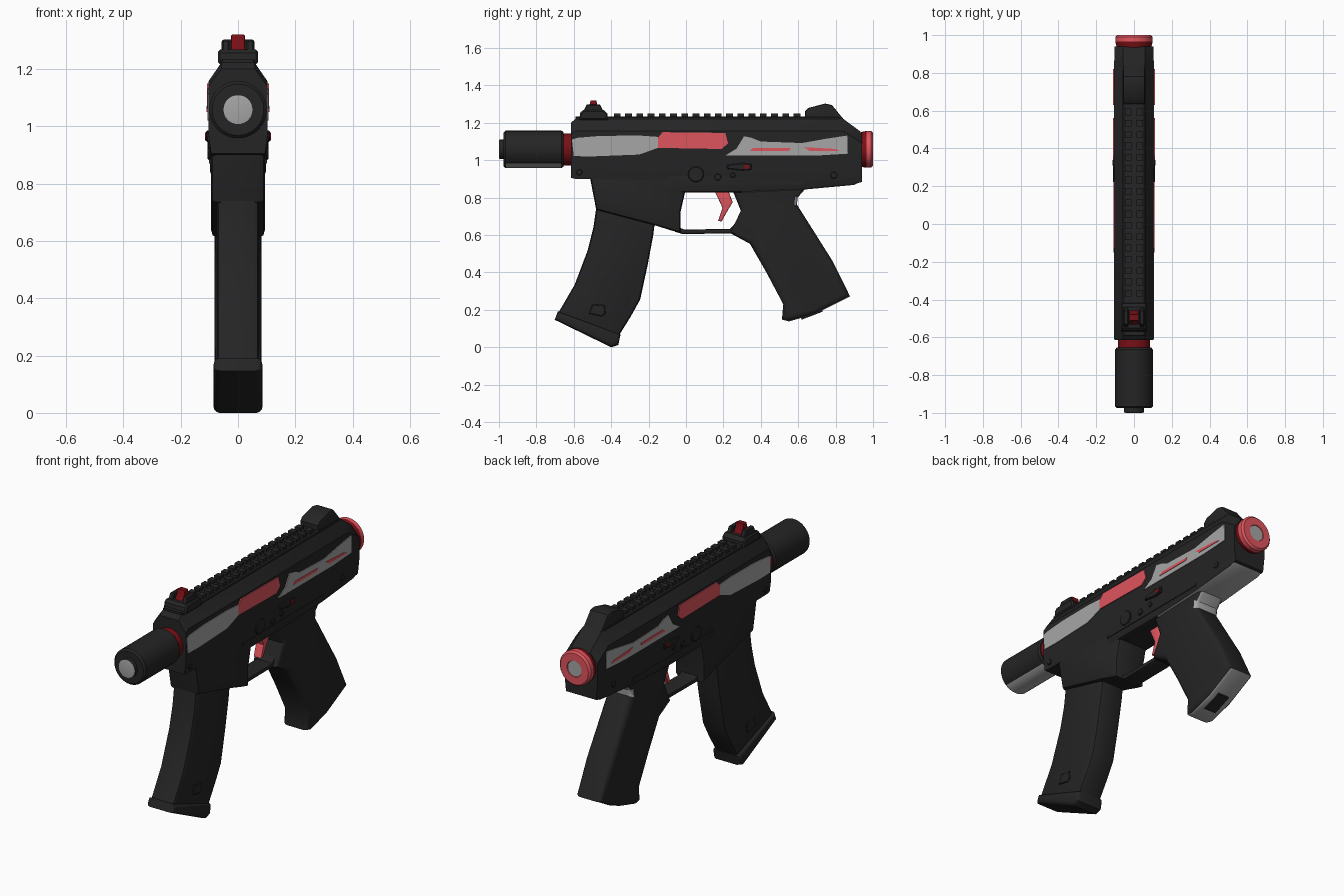
import bpy, bmesh, math

def material(name, rgb):
    m = bpy.data.materials.new(name)
    m.diffuse_color = (*rgb, 1)
    return m

MATS = [material("black", (0.018, 0.018, 0.018)),
        material("grey", (0.38, 0.38, 0.38)),
        material("rose_red", (0.74, 0.09, 0.11)),
        material("dark_red", (0.19, 0.005, 0.008))]
BLACK, GREY, ROSE, DARK = range(4)
AXIS_Z = 1.058                      # height of the barrel axis

def finish(name, bm, rule):
    """Write bmesh to an object; rule is a colour index or f(centre, normal)."""
    bmesh.ops.recalc_face_normals(bm, faces=bm.faces[:])
    bm.normal_update()
    for f in bm.faces:
        f.material_index = rule(f.calc_center_median(), f.normal) if callable(rule) else rule
    me = bpy.data.meshes.new(name)
    bm.to_mesh(me)
    bm.free()
    for m in MATS:
        me.materials.append(m)
    ob = bpy.data.objects.new(name, me)
    bpy.context.collection.objects.link(ob)
    return ob

def prism(name, pts, x0, x1, rule=BLACK, bevel=0, segs=2):
    """Side profile (y, z) extruded from x0 to x1, with rounded side rims."""
    bm = bmesh.new()
    a, b = ([bm.verts.new((x, y, z)) for y, z in pts] for x in (x0, x1))
    caps = [bm.faces.new(a), bm.faces.new(b[::-1])]
    n = len(pts)
    for i in range(n):
        j = (i + 1) % n
        bm.faces.new((a[i], b[i], b[j], a[j]))
    bmesh.ops.recalc_face_normals(bm, faces=bm.faces[:])
    if bevel:
        rim = list({e for f in caps for e in f.edges})
        bmesh.ops.bevel(bm, geom=rim, offset=bevel, segments=segs, profile=0.5,
                        affect='EDGES', clamp_overlap=True)
    return finish(name, bm, rule)

def slab(name, pts, w, rule=BLACK, bevel=0, segs=2):
    return prism(name, pts, -w, w, rule, bevel, segs)

def box(name, x0, x1, y0, y1, z0, z1, rule=BLACK):
    return prism(name, [(y0, z0), (y1, z0), (y1, z1), (y0, z1)], x0, x1, rule)

def both_sides(name, pts, x0, x1, rule=BLACK, bevel=0):
    for side, s in (("right", 1), ("left", -1)):
        prism(f"{name}_{side}", pts, s * x0, s * x1, rule, bevel, 1)

def disc(y, z, r, n=20):
    return [(y + r * math.cos(math.tau * i / n), z + r * math.sin(math.tau * i / n)) for i in range(n)]

def lathe(name, prof, rule, n=36):
    """Revolve (y, radius) about the barrel axis, ends capped."""
    bm = bmesh.new()
    rings = [[bm.verts.new((r * math.cos(math.tau * i / n), y, AXIS_Z + r * math.sin(math.tau * i / n)))
              for i in range(n)] for y, r in prof]
    for p, q in zip(rings, rings[1:]):
        for i in range(n):
            j = (i + 1) % n
            bm.faces.new((p[i], p[j], q[j], q[i]))
    bm.faces.new(rings[0])
    bm.faces.new(rings[-1])
    return finish(name, bm, rule)

# --- upper receiver: lofted section along y (station: y, top, shoulder, bottom)
bm = bmesh.new()
rings = []
for y, top, sh, bot in [(-0.615, 1.2, 1.14, 0.905), (-0.59, 1.222, 1.157, 0.9), (0.84, 1.222, 1.157, 0.88),
                        (0.93, 1.155, 1.1, 0.88), (0.94, 1.14, 1.09, 0.885)]:
    half = [(0.058, top), (0.103, sh), (0.103, 0.97), (0.094, bot)]
    rings.append([bm.verts.new((x, y, z)) for x, z in half + [(-x, z) for x, z in half[::-1]]])
for p, q in zip(rings, rings[1:]):
    for i in range(8):
        j = (i + 1) % 8
        bm.faces.new((p[i], p[j], q[j], q[i]))
bm.faces.new(rings[0])
bm.faces.new(rings[-1])
finish("upper_receiver", bm, BLACK)

# --- lower receiver, magazine well and trigger guard
slab("lower_receiver", [(-0.1, 0.95), (-0.1, 0.828), (0.3, 0.828), (0.62, 0.842), (0.9, 0.868), (0.935, 0.885),
                        (0.935, 0.95)], 0.097,
     lambda c, n: GREY if n.z < -0.8 and c.y > 0.4 else BLACK, 0.012)
slab("magazine_well", [(-0.515, 0.95), (-0.51, 0.89), (-0.48, 0.735), (-0.16, 0.65), (-0.08, 0.625), (-0.03, 0.612),
                       (-0.03, 0.72), (-0.005, 0.83), (0, 0.95)], 0.094, BLACK, 0.02)
slab("trigger_guard", [(-0.06, 0.618), (-0.02, 0.606), (0.25, 0.608), (0.3, 0.64), (0.26, 0.66),
                       (0.235, 0.632), (-0.01, 0.63), (-0.06, 0.65)], 0.052, BLACK, 0.008)
slab("trigger", [(0.15, 0.84), (0.225, 0.84), (0.25, 0.775), (0.225, 0.735), (0.19, 0.672), (0.172, 0.676),
                 (0.195, 0.745), (0.17, 0.8)], 0.025, ROSE, 0.006)

# --- grip, with grey underside and grey web at the top of its back
def grip_rule(c, n):
    if n.z < -0.75 and c.z < 0.3:
        return GREY
    return GREY if n.y > 0.6 and c.z > 0.765 else BLACK
slab("grip", [(0.24, 0.86), (0.265, 0.8), (0.293, 0.73), (0.237, 0.61), (0.342, 0.553), (0.43, 0.4), (0.52, 0.23),
              (0.513, 0.148), (0.55, 0.138), (0.69, 0.178), (0.877, 0.272), (0.786, 0.457), (0.593, 0.763),
              (0.597, 0.8), (0.65, 0.86)], 0.082, grip_rule, 0.028, 3)
slab("grip_plug", [(0.61, 0.16), (0.62, 0.148), (0.73, 0.19), (0.73, 0.21)], 0.035)

# --- curved magazine
slab("magazine", [(-0.475, 0.78), (-0.495, 0.64), (-0.525, 0.52), (-0.595, 0.335), (-0.685, 0.18), (-0.36, 0.06),
                  (-0.295, 0.165), (-0.245, 0.255), (-0.205, 0.44), (-0.175, 0.6), (-0.165, 0.68)],
     0.074, BLACK, 0.02)
slab("magazine_base", [(-0.685, 0.192), (-0.702, 0.147), (-0.4, 0), (-0.362, 0.012), (-0.35, 0.068)],
     0.086, BLACK, 0.022, 3)
both_sides("magazine_catch", [(-0.52, 0.18), (-0.5, 0.23), (-0.435, 0.225), (-0.43, 0.18), (-0.45, 0.165)],
           0.07, 0.08, BLACK, 0.004)

# --- suppressor, muzzle and coloured collars
lathe("suppressor", [(-0.975, 0.09), (-0.965, 0.1), (-0.665, 0.1), (-0.655, 0.092)],
      lambda c, n: GREY if n.z < -0.8 and c.y < -0.7 else BLACK)
lathe("muzzle", [(-1, 0.042), (-0.998, 0.052), (-0.965, 0.052)],
      lambda c, n: GREY if n.y < -0.98 and c.y < -0.999 else BLACK)
lathe("front_collar", [(-0.67, 0.086), (-0.605, 0.086)], DARK)
lathe("rear_collar", [(0.92, 0.086), (0.95, 0.096), (0.968, 0.098)], DARK)
lathe("rear_cap", [(0.966, 0.098), (0.99, 0.098), (1.0, 0.088), (1.0, 0.046), (0.996, 0.044)],
      lambda c, n: GREY if c.y < 0.9965 and c.y > 0.9955 else ROSE)

# --- coloured side plates
both_sides("front_panel", [(-0.61, 1.11), (-0.6, 1.022), (-0.51, 1.02), (-0.25, 1.03), (-0.15, 1.066), (-0.15, 1.125),
                           (-0.25, 1.132), (-0.46, 1.13), (-0.58, 1.12)], 0.1, 0.107, GREY)
both_sides("rear_panel", [(0.21, 1.025), (0.27, 1.062), (0.31, 1.128), (0.35, 1.12), (0.4, 1.1), (0.62, 1.092),
                          (0.75, 1.115), (0.862, 1.132), (0.865, 1.035), (0.7, 1.025)], 0.1, 0.107, GREY)
both_sides("bolt_cover", [(-0.15, 1.066), (-0.15, 1.12), (-0.125, 1.15), (0.21, 1.146), (0.225, 1.09), (0.19, 1.06)],
           0.1, 0.109, ROSE)
both_sides("panel_stripe", [(0.34, 1.05), (0.36, 1.066), (0.56, 1.064), (0.55, 1.05)], 0.1, 0.11, ROSE)
both_sides("panel_slot", [(0.63, 1.07), (0.66, 1.05), (0.82, 1.05), (0.8, 1.06)], 0.1, 0.11, ROSE)

# --- controls and pins
both_sides("takedown_disc", disc(0.053, 0.925, 0.042), 0.09, 0.106, BLACK, 0.004)
for i, (y, z, r) in enumerate([(0.17, 0.91, 0.018), (-0.57, 0.935, 0.016), (0.79, 0.92, 0.018), (0.25, 0.92, 0.014)]):
    both_sides(f"pin_{i}", disc(y, z, r, 12), 0.09, 0.104, BLACK, 0.003)
both_sides("selector_lever", [(0.22, 0.955), (0.22, 0.975), (0.3, 0.985), (0.35, 0.98), (0.35, 0.95), (0.3, 0.945)],
           0.09, 0.112, BLACK, 0.004)
both_sides("selector_dot", disc(0.325, 0.965, 0.014, 12), 0.1, 0.115, DARK)
both_sides("receiver_rib", [(-0.1, 0.87), (-0.1, 0.885), (0.62, 0.885), (0.62, 0.87)], 0.09, 0.101)

# --- top rail with two rows of teeth
slab("rail", [(-0.59, 1.21), (-0.59, 1.234), (0.82, 1.234), (0.83, 1.21)], 0.06, BLACK, 0.006, 1)
for i in range(18):
    y = -0.385 + i * 0.06
    for s in (-1, 1):
        box(f"rail_tooth_{i}_{s}", s * 0.013, s * 0.048, y, y + 0.036, 1.23, 1.25)

# --- sights
slab("front_sight_base", [(-0.572, 1.215), (-0.565, 1.255), (-0.55, 1.268), (-0.44, 1.268), (-0.42, 1.25),
                          (-0.418, 1.215)], 0.07, BLACK, 0.008, 1)
both_sides("front_sight_ear", [(-0.55, 1.26), (-0.53, 1.298), (-0.46, 1.298), (-0.44, 1.26)], 0.03, 0.056, BLACK, 0.005)
slab("front_sight_post", [(-0.535, 1.26), (-0.515, 1.3), (-0.51, 1.32), (-0.48, 1.32), (-0.475, 1.3), (-0.455, 1.26)],
     0.025, DARK, 0.006)
slab("rear_sight", [(0.635, 1.22), (0.635, 1.26), (0.655, 1.28), (0.745, 1.303), (0.78, 1.295), (0.85, 1.21)],
     0.058, BLACK, 0.01)

# --- smooth shading on rounded parts, keeping hard edges
for ob in bpy.data.objects:
    ob.select_set(True)
bpy.context.view_layer.objects.active = bpy.data.objects["suppressor"]
bpy.ops.object.shade_smooth_by_angle(angle=math.radians(32))
